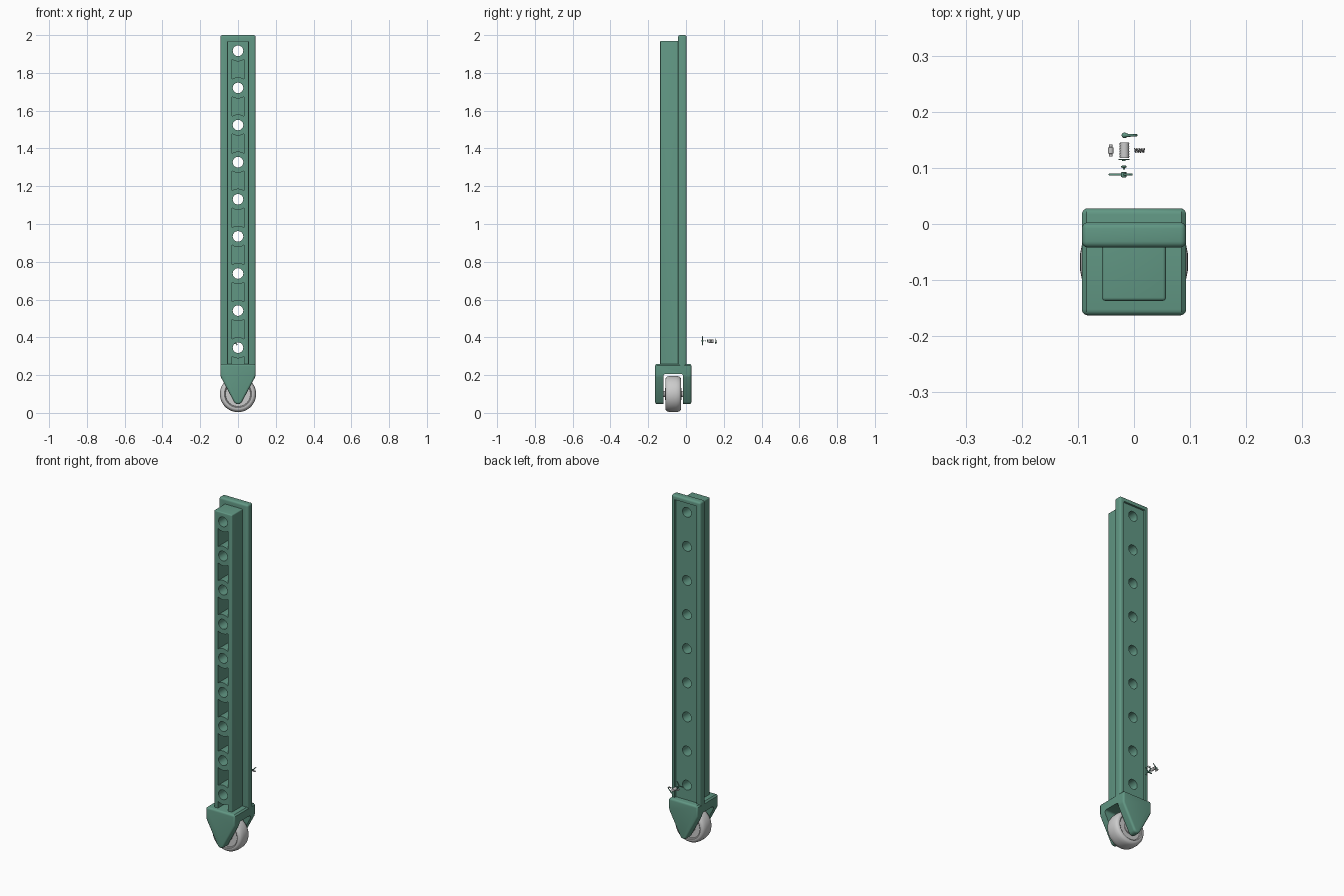
import bpy, bmesh
from math import sin, cos, pi, radians, sqrt
from mathutils import Matrix, Vector

if "Cube" in bpy.data.objects:
    bpy.data.objects.remove(bpy.data.objects["Cube"])

green = bpy.data.materials.new("green_paint")
green.diffuse_color = (0.12, 0.31, 0.23, 1)
green.use_nodes = True
green.node_tree.nodes["Principled BSDF"].inputs["Base Color"].default_value = green.diffuse_color


def finish(name, bm, mat=None, angle=35):
    bmesh.ops.recalc_face_normals(bm, faces=bm.faces)
    me = bpy.data.meshes.new(name)
    bm.to_mesh(me)
    bm.free()
    ob = bpy.data.objects.new(name, me)
    bpy.context.collection.objects.link(ob)
    if mat:
        me.materials.append(mat)
    smooth(ob, angle)
    return ob


def smooth(ob, angle=35):
    bpy.ops.object.select_all(action='DESELECT')
    ob.select_set(True)
    bpy.context.view_layer.objects.active = ob
    bpy.ops.object.shade_smooth_by_angle(angle=radians(angle))


def box(bm, lo, hi, bevel=0):
    lo, hi = Vector(lo), Vector(hi)
    b = bmesh.new()
    m = Matrix.Translation((lo + hi) / 2) @ Matrix.Diagonal((*(hi - lo), 1))
    bmesh.ops.create_cube(b, size=1, matrix=m)
    if bevel:
        bmesh.ops.bevel(b, geom=b.edges[:], offset=bevel, segments=4, profile=0.5, affect='EDGES')
    tmp = bpy.data.meshes.new("tmp")
    b.to_mesh(tmp)
    b.free()
    bm.from_mesh(tmp)
    bpy.data.meshes.remove(tmp)


def prism(bm, pts, y0, y1):
    # extrude an xz outline along y, return the outline edges of both ends
    f = bm.faces.new([bm.verts.new((x, y0, z)) for x, z in pts])
    r = bmesh.ops.extrude_face_region(bm, geom=[f], use_keep_orig=True)
    new = [v for v in r['geom'] if isinstance(v, bmesh.types.BMVert)]
    for v in new:
        v.co.y = y1
    cap = [g for g in r['geom'] if isinstance(g, bmesh.types.BMFace)][0]
    return list(f.edges) + list(cap.edges)


def lathe(name, profile, loc, segs=32, mat=None, rot=None, bump=None):
    # revolve (radius, y) pairs around the local y axis; closed with end caps
    bm = bmesh.new()
    rings = []
    for j, (r, t) in enumerate(profile):
        ring = []
        for i in range(segs):
            a = 2 * pi * i / segs
            k = r + (bump(i, j) if bump else 0)
            ring.append(bm.verts.new((k * cos(a), t, k * sin(a))))
        rings.append(ring)
    for p, q in zip(rings, rings[1:]):
        for i in range(segs):
            n = (i + 1) % segs
            bm.faces.new((p[i], p[n], q[n], q[i]))
    bm.faces.new(rings[0])
    bm.faces.new(rings[-1])
    m = Matrix.Translation(loc) @ (rot or Matrix.Identity(4))
    bmesh.ops.transform(bm, matrix=m, verts=bm.verts)
    return finish(name, bm, mat)


def boolean(ob, other, op):
    other.hide_render = True
    mod = ob.modifiers.new("bool", 'BOOLEAN')
    mod.operation, mod.solver, mod.object = op, 'EXACT', other
    bpy.context.view_layer.objects.active = ob
    bpy.ops.object.modifier_apply(modifier=mod.name)
    bpy.data.objects.remove(other, do_unlink=True)
    smooth(ob)


# beam: back plate joined with front channel
bm = bmesh.new()
box(bm, (-0.093, -0.042, 0.225), (0.093, 0.003, 2.0), 0.011)
beam = finish("beam", bm, green)
bm = bmesh.new()
box(bm, (-0.057, -0.137, 0.225), (0.057, -0.02, 1.97), 0.006)
boolean(beam, finish("channel", bm, green), 'UNION')

# recessed panel on the back
bm = bmesh.new()
box(bm, (-0.07, -0.008, 0.15), (0.07, 0.05, 1.975))
boolean(beam, finish("panel_cutter", bm), 'DIFFERENCE')

# pin holes, and pockets that wrap around the hole bosses
PITCH, BASE, R, W = 0.1965, 0.345, 0.056, 0.032
holes = [BASE + PITCH * i for i in range(9)]
xs = [W * (i / 5 - 1) for i in range(11)]
bm = bmesh.new()
for z in holes:
    prism(bm, [(0.028 * cos(2 * pi * i / 32), z + 0.028 * sin(2 * pi * i / 32)) for i in range(32)], -0.3, 0.3)
for z in [BASE - PITCH] + holes[:-1]:
    low = [(x, max(z + sqrt(R * R - x * x), 0.24)) for x in xs]
    high = [(x, z + PITCH - sqrt(R * R - x * x)) for x in reversed(xs)]
    prism(bm, low + high, -0.3, -0.045)
boolean(beam, finish("hole_cutter", bm), 'DIFFERENCE')

# wheel fork: shield outline with a rounded tip, hollowed for the wheel
tip = [(0.024 * cos(radians(a)), 0.07 + 0.024 * sin(radians(a))) for a in range(-150, -29, 15)]
outline = [(-0.085, 0.26), (-0.093, 0.252), (-0.093, 0.2), (-0.09, 0.188)] + tip
outline += [(0.09, 0.188), (0.093, 0.2), (0.093, 0.252), (0.085, 0.26)]
bm = bmesh.new()
rim = prism(bm, outline, -0.163, 0.028)
bmesh.ops.bevel(bm, geom=rim, offset=0.011, segments=4, profile=0.5, affect='EDGES', clamp_overlap=False)
fork = finish("wheel_fork", bm, green)
bm = bmesh.new()
box(bm, (-0.3, -0.119, -0.2), (0.3, -0.016, 0.207), 0.012)
boolean(fork, finish("fork_cutter", bm), 'DIFFERENCE')

# wheel and axle
half = [(0.03, 0.043), (0.034, 0.038), (0.034, 0.032), (0.066, 0.032), (0.068, 0.039),
        (0.072, 0.042), (0.08, 0.042), (0.088, 0.038), (0.093, 0.03), (0.096, 0.015)]
lathe("wheel", half + [(r, -t) for r, t in reversed(half)], (0, -0.0675, 0.1), 48)
lathe("axle", [(0.015, -0.162), (0.017, -0.16), (0.017, 0.025), (0.015, 0.027)], (0, 0, 0.1), 24)

# loose latch parts behind the beam: three-armed knob
CX, CZ = -0.018, 0.382
bm = bmesh.new()
for k in range(3):
    b = bmesh.new()
    m = Matrix.Translation((CX, 0.088, CZ)) @ Matrix.Rotation(pi + k * 2 * pi / 3, 4, 'Y')
    n = len(bm.verts)
    box(bm, (0, -0.002, -0.003), (0.027, 0.002, 0.003), 0.001)
    bm.verts.ensure_lookup_table()
    bmesh.ops.transform(bm, matrix=m, verts=bm.verts[n:])
    b.free()
finish("knob_arms", bm, green)
lathe("knob_hub", [(0.003, -0.005), (0.005, -0.004), (0.005, 0.004), (0.003, 0.005)], (CX, 0.088, CZ), 16, green)

# screw, washer, knurled sleeve and bush
lathe("screw", [(0.002, -0.003), (0.002, 0), (0.005, 0.001), (0.005, 0.003), (0.003, 0.004)],
      (CX, 0.1, CZ), 16, green)
lathe("washer", [(0.003, -0.003), (0.003, -0.001), (0.01, -0.001), (0.01, 0.001)], (CX, 0.115, CZ), 24, green)
lathe("knurled_sleeve", [(0.0078, -0.0135 + 0.00225 * j) for j in range(13)], (CX + 0.001, 0.1315, CZ - 0.003),
      24, bump=lambda i, j: 0.0008 * ((i + j) % 2))
lathe("bush", [(0.003, -0.011), (0.003, -0.006), (0.0048, -0.005), (0.0048, 0.005), (0.003, 0.006), (0.003, 0.011)],
      (-0.0415, 0.131, CZ), 16)

# spring
cu = bpy.data.curves.new("spring", 'CURVE')
cu.dimensions = '3D'
cu.bevel_depth, cu.bevel_resolution = 0.0009, 1
sp = cu.splines.new('POLY')
sp.points.add(72)
for i, p in enumerate(sp.points):
    a = 2 * pi * i / 12
    p.co = (0.001 + 0.018 * i / 72, 0.131 + 0.0035 * cos(a), CZ + 0.0035 * sin(a), 1)
spring = bpy.data.objects.new("spring", cu)
bpy.context.collection.objects.link(spring)

# tapered lever with a round end
ball = [(0.005 * sin(pi * k / 8) + 0.0001, -0.005 * cos(pi * k / 8)) for k in range(6)]
lathe("lever", ball + [(0.003, 0.006), (0.0022, 0.02), (0.002, 0.031)], (-0.017, 0.158, 0.371), 16, green,
      Matrix.Rotation(radians(-45), 4, 'Y') @ Matrix.Rotation(radians(-90), 4, 'Z'))
